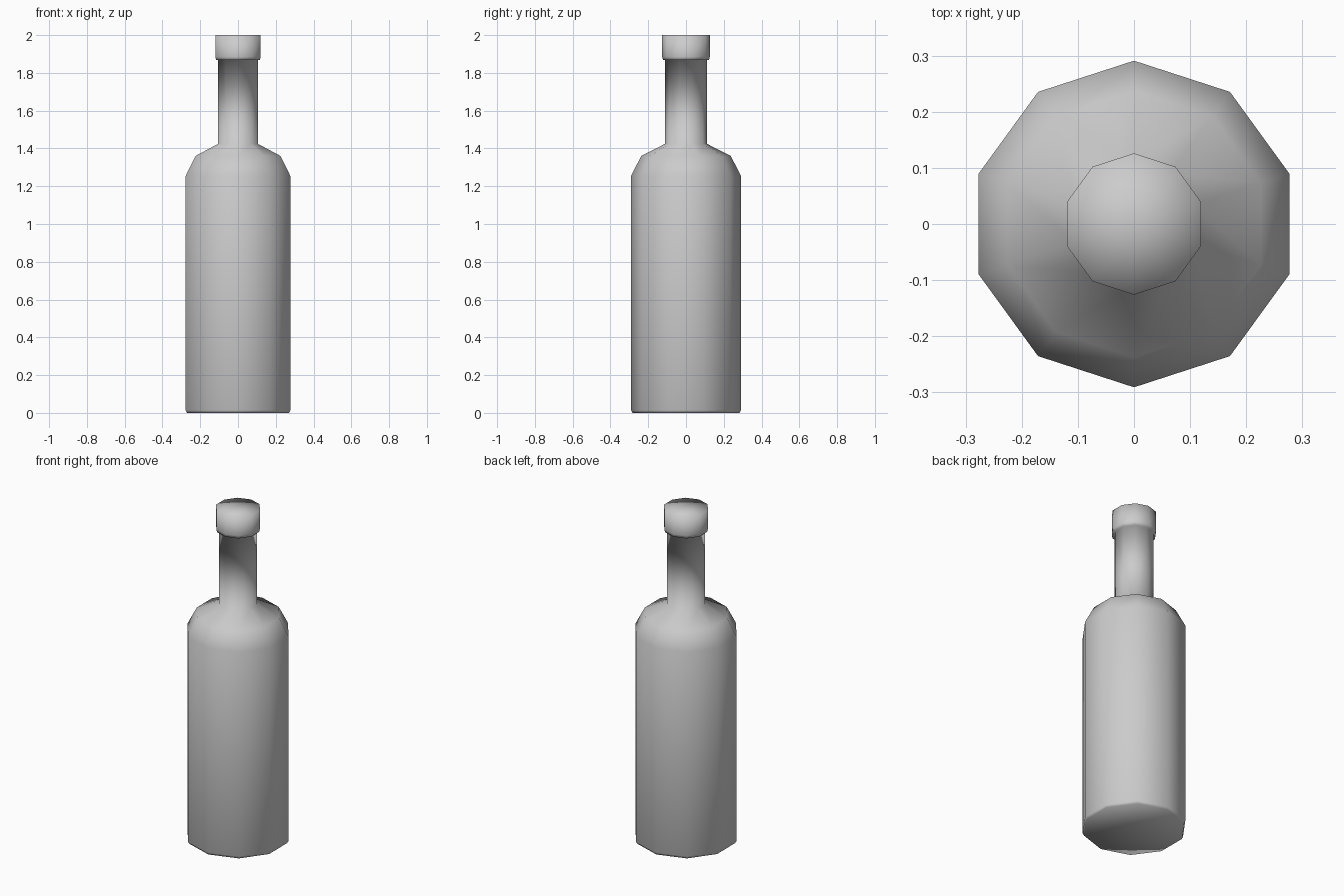
import bpy, bmesh, math

if "Cube" in bpy.data.objects:
    bpy.data.objects.remove(bpy.data.objects["Cube"])

SIDES = 10

# Lathe a (radius, height) profile into a closed ten-sided solid
def lathe(name, profile):
    bm = bmesh.new()
    rings = []
    for r, z in profile:
        rings.append([bm.verts.new((r * math.cos(math.pi / 2 + 2 * math.pi * i / SIDES),
                                    r * math.sin(math.pi / 2 + 2 * math.pi * i / SIDES), z))
                      for i in range(SIDES)])
    for a, b in zip(rings, rings[1:]):
        for i in range(SIDES):
            j = (i + 1) % SIDES
            bm.faces.new((a[i], a[j], b[j], b[i]))
    # Fan-shaped end caps
    for ring, z in ((rings[0], profile[0][1]), (rings[-1], profile[-1][1])):
        centre = bm.verts.new((0, 0, z))
        for i in range(SIDES):
            bm.faces.new((ring[i], ring[(i + 1) % SIDES], centre))
    bmesh.ops.recalc_face_normals(bm, faces=bm.faces)
    for f in bm.faces:
        f.smooth = True
    mesh = bpy.data.meshes.new(name)
    bm.to_mesh(mesh)
    bm.free()
    obj = bpy.data.objects.new(name, mesh)
    bpy.context.collection.objects.link(obj)
    return obj

# Base bevel, straight body, two-step shoulder, neck and thick lip
lathe("bottle", [
    (0.284, 0.0), (0.291, 0.014),
    (0.291, 1.255), (0.237, 1.36),
    (0.11, 1.425), (0.11, 1.868),
    (0.122, 1.868), (0.126, 1.885), (0.126, 2.0),
])
